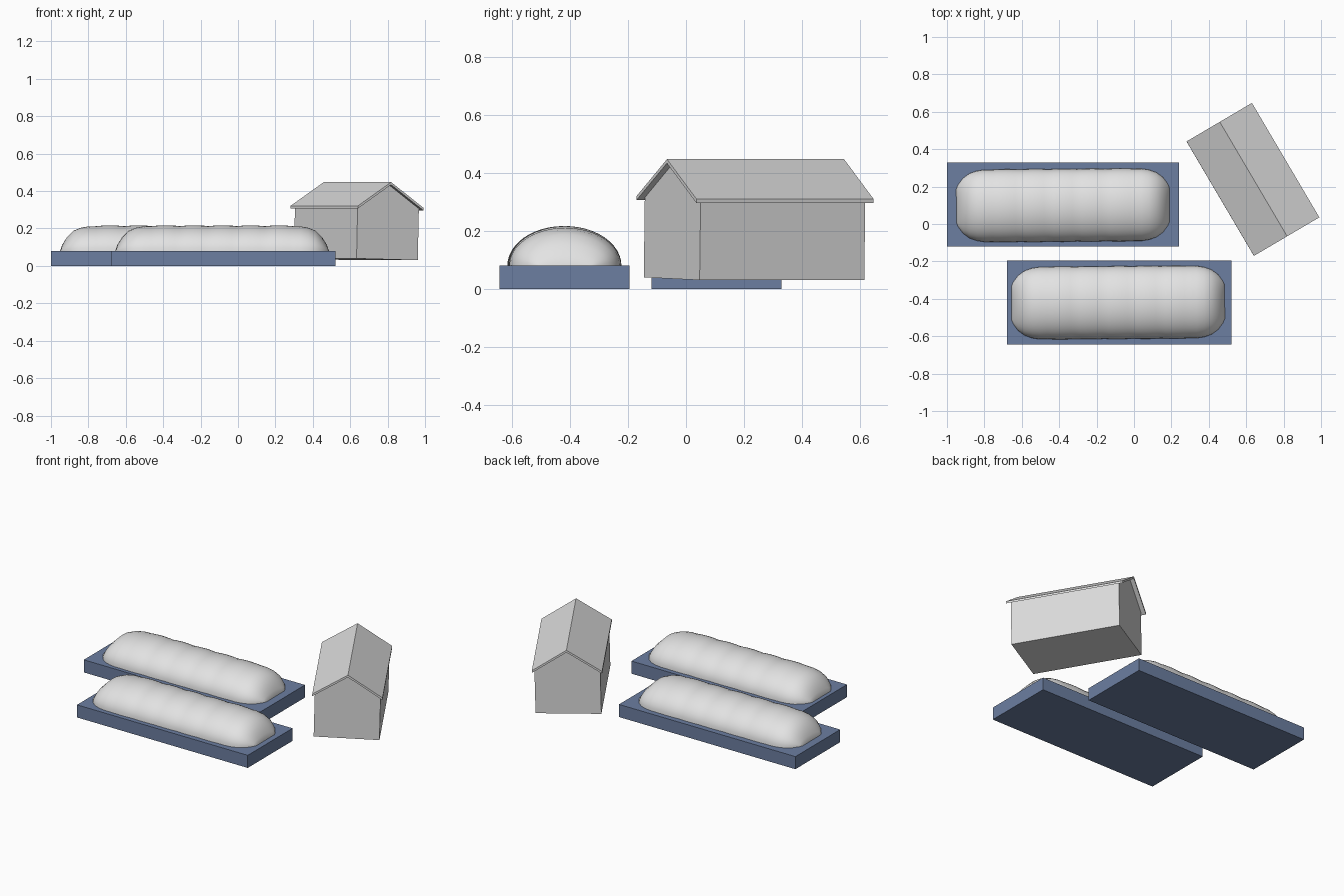
import bpy, bmesh, math

if "Cube" in bpy.data.objects:
    bpy.data.objects.remove(bpy.data.objects["Cube"], do_unlink=True)


def material(name, rgb):
    m = bpy.data.materials.new(name)
    m.use_nodes = True
    m.diffuse_color = (*rgb, 1)
    bsdf = m.node_tree.nodes["Principled BSDF"]
    bsdf.inputs["Base Color"].default_value = (*rgb, 1)
    bsdf.inputs["Roughness"].default_value = 0.8
    return m


blue = material("slate blue", (0.15, 0.21, 0.355))
white = material("off white", (0.77, 0.77, 0.77))
grey = material("light grey", (0.71, 0.71, 0.71))


def finish(bm, name, mat):
    bmesh.ops.recalc_face_normals(bm, faces=bm.faces)
    mesh = bpy.data.meshes.new(name)
    bm.to_mesh(mesh)
    bm.free()
    mesh.materials.append(mat)
    obj = bpy.data.objects.new(name, mesh)
    bpy.context.collection.objects.link(obj)
    return obj


def loft(rings):
    """Skin closed rings of equal length and cap both ends."""
    bm = bmesh.new()
    loops = [[bm.verts.new(p) for p in ring] for ring in rings]
    for a, b in zip(loops, loops[1:]):
        for i in range(len(a)):
            j = (i + 1) % len(a)
            bm.faces.new((a[i], a[j], b[j], b[i]))
    bm.faces.new(loops[0])
    bm.faces.new(loops[-1])
    return bm


def extrude_profile(name, profile, length, mat):
    """Sweep an (x, z) profile along y."""
    rings = [[(x, y, z) for x, z in profile] for y in (-length / 2, length / 2)]
    return finish(loft(rings), name, mat)


def plinth(name, x0, x1, y0, y1):
    rings = [[(x0, y0, z), (x1, y0, z), (x1, y1, z), (x0, y1, z)] for z in (0, 0.08)]
    return finish(loft(rings), name, blue)


# Rounded end of the tunnel: distance from tip, half width, height
END = [(0, 0.09, 0.004), (0.01, 0.113, 0.033), (0.035, 0.147, 0.073),
       (0.07, 0.173, 0.108), (0.11, 0.187, 0.124), (0.15, 0.193, 0.131)]


def tunnel(name, cx, cy, length=1.14, bays=5, steps=6, segments=24):
    half = length / 2
    stations = [(-half + d, w, h) for d, w, h in END]
    # Fabric bays bulge slightly between the hoops
    inner = half - 0.19
    for i in range(bays * steps + 1):
        bulge = abs(math.sin(math.pi * i / steps))
        stations.append((-inner + 2 * inner * i / (bays * steps),
                         0.1925 + 0.0025 * bulge, 0.132 + 0.005 * bulge))
    stations += [(half - d, w, h) for d, w, h in reversed(END)]
    angles = [math.pi * k / segments for k in range(segments + 1)]
    rings = [[(x, w * math.cos(a), h * math.sin(a)) for a in angles]
             for x, w, h in stations]
    obj = finish(loft(rings), name, white)
    obj.location = (cx, cy, 0.08)
    obj.rotation_euler.z = 0.007
    bpy.ops.object.select_all(action='DESELECT')
    obj.select_set(True)
    bpy.context.view_layer.objects.active = obj
    bpy.ops.object.shade_smooth_by_angle(angle=math.radians(40))


# Two covered tunnels on plinths
plinth("rear_plinth", -1.0, 0.24, -0.12, 0.33)
plinth("front_plinth", -0.68, 0.52, -0.645, -0.195)
tunnel("rear_tunnel", -0.38, 0.10)
tunnel("front_tunnel", -0.085, -0.42)

# Gabled house, turned and leaning slightly
HALF_WALL, HALF_ROOF, RIDGE, DROP, THICK = 0.19, 0.203, 0.413, 0.132, 0.014
under = RIDGE - THICK
wall_top = under - DROP * HALF_WALL / HALF_ROOF
walls = extrude_profile("house_walls", [
    (-HALF_WALL, 0), (HALF_WALL, 0), (HALF_WALL, wall_top),
    (0, under), (-HALF_WALL, wall_top)], 0.66, grey)
roof = extrude_profile("house_roof", [
    (-HALF_ROOF, under - DROP), (0, under), (HALF_ROOF, under - DROP),
    (HALF_ROOF, RIDGE - DROP), (0, RIDGE), (-HALF_ROOF, RIDGE - DROP)], 0.71, grey)
for part in (walls, roof):
    part.location = (0.63, 0.235, 0.035)
    part.rotation_euler = (0, math.radians(1.4), math.radians(30.5))
